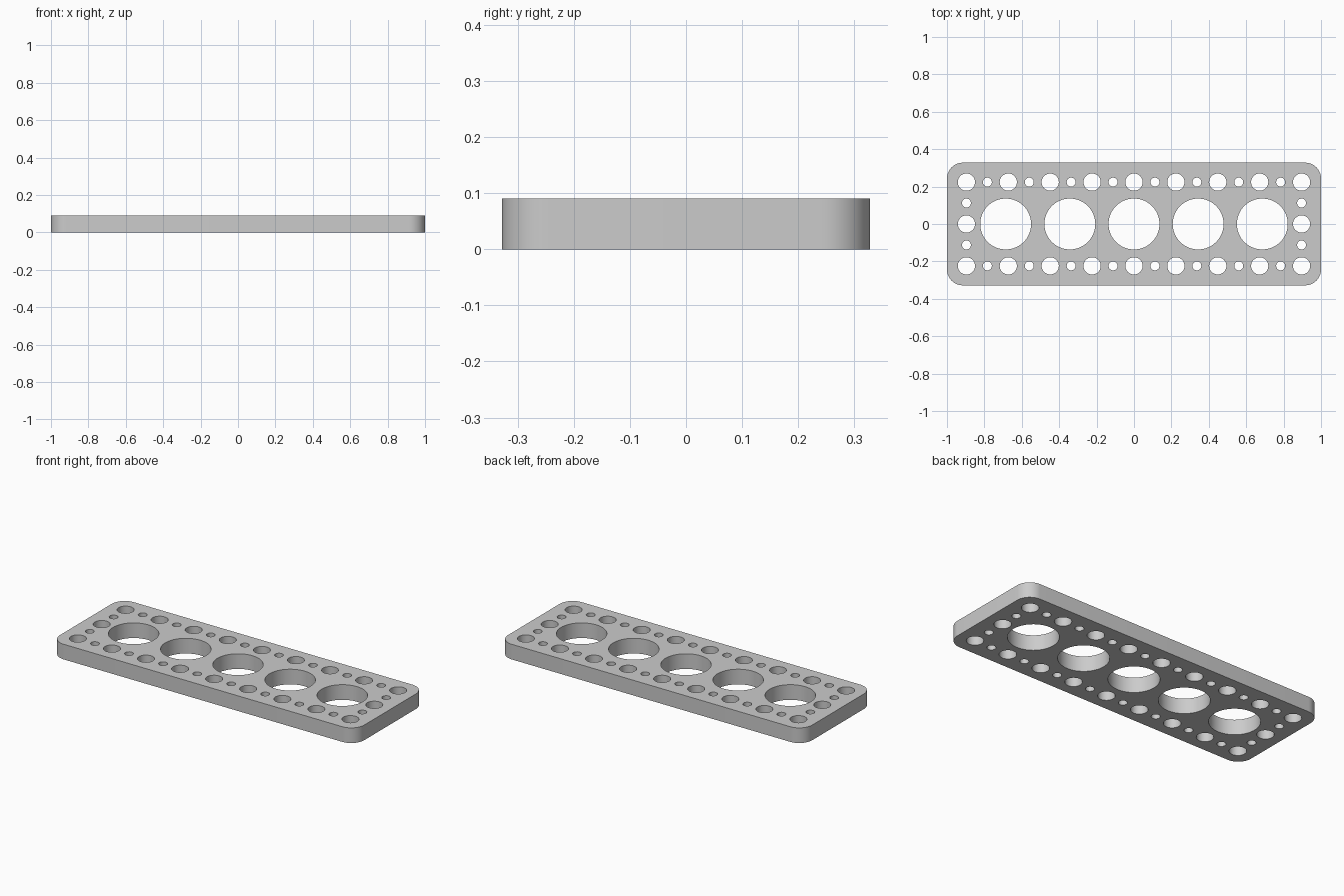
import bpy
import bmesh
from math import cos, sin, pi, radians

cube = bpy.data.objects.get("Cube")
if cube:
    bpy.data.objects.remove(cube, do_unlink=True)

HALF_X, HALF_Y, HEIGHT, CORNER = 1.0, 0.328, 0.09, 0.085
PITCH = 0.224

# Flat profile: rounded outline with circular holes, extruded to the plate height
curve = bpy.data.curves.new("plate_profile", "CURVE")
curve.dimensions = "2D"
curve.fill_mode = "BOTH"
curve.extrude = HEIGHT / 2


def add_loop(points):
    spline = curve.splines.new("POLY")
    spline.points.add(len(points) - 1)
    for p, (x, y) in zip(spline.points, points):
        p.co = (x, y, 0, 1)
    spline.use_cyclic_u = True


def arc(x, y, radius, start, sweep, count):
    return [(x + radius * cos(start + sweep * i / count),
             y + radius * sin(start + sweep * i / count)) for i in range(count + 1)]


def hole(x, y, radius, sides):
    add_loop(arc(x, y, radius, 0, 2 * pi, sides)[:-1])


# Rounded outline
outline = []
for i, (sx, sy) in enumerate([(1, 1), (-1, 1), (-1, -1), (1, -1)]):
    outline += arc(sx * (HALF_X - CORNER), sy * (HALF_Y - CORNER),
                   CORNER, i * pi / 2, pi / 2, 12)
add_loop(outline)

# Large central holes
for i in range(-2, 3):
    hole(i * 0.343, 0, 0.136, 64)

# Alternating medium and small holes along both long edges
for side in (-1, 1):
    for i in range(-8, 9):
        hole(i * PITCH / 2, side * PITCH, *((0.024, 24) if i % 2 else (0.046, 40)))

# Holes along both short ends
for side in (-1, 1):
    for i in (-1, 0, 1):
        hole(side * 4 * PITCH, i * PITCH / 2, *((0.024, 24) if i else (0.046, 40)))

# Turn the profile into a welded mesh plate standing on the ground
source = bpy.data.objects.new("plate_source", curve)
bpy.context.collection.objects.link(source)
bpy.context.view_layer.update()
depsgraph = bpy.context.evaluated_depsgraph_get()
mesh = bpy.data.meshes.new_from_object(source.evaluated_get(depsgraph))
bpy.data.objects.remove(source, do_unlink=True)

bm = bmesh.new()
bm.from_mesh(mesh)
bmesh.ops.remove_doubles(bm, verts=bm.verts, dist=0.0001)
bmesh.ops.translate(bm, verts=bm.verts, vec=(0, 0, HEIGHT / 2))
bmesh.ops.recalc_face_normals(bm, faces=bm.faces)
bm.to_mesh(mesh)
bm.free()

plate = bpy.data.objects.new("perforated_plate", mesh)
bpy.context.collection.objects.link(plate)

# Plain grey material
grey = bpy.data.materials.new("light_grey")
grey.use_nodes = True
colour = (0.6, 0.6, 0.6, 1)
grey.diffuse_color = colour
grey.node_tree.nodes["Principled BSDF"].inputs["Base Color"].default_value = colour
mesh.materials.clear()
mesh.materials.append(grey)

# Smooth walls with crisp rims
bpy.ops.object.select_all(action="DESELECT")
plate.select_set(True)
bpy.context.view_layer.objects.active = plate
bpy.ops.object.shade_smooth_by_angle(angle=radians(30))
